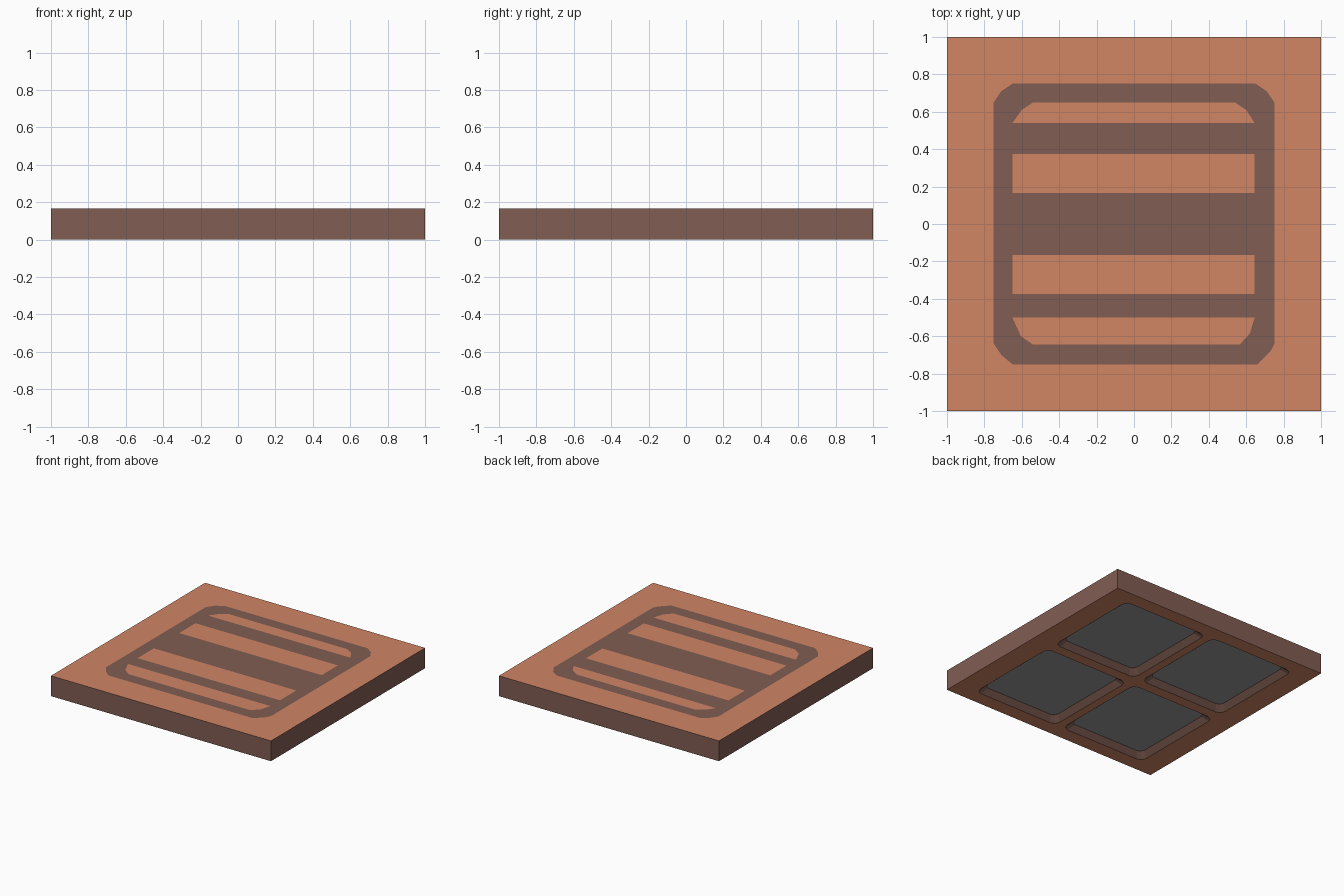
import bpy, bmesh

if "Cube" in bpy.data.objects:
    bpy.data.objects.remove(bpy.data.objects["Cube"])

H = 0.167       # slab thickness
DEPTH = 0.04    # pocket depth
SLOPE = 0.045   # inward run of the sloping pocket walls


def material(name, rgb):
    m = bpy.data.materials.new(name)
    m.diffuse_color = (*rgb, 1)
    m.use_nodes = True
    m.node_tree.nodes["Principled BSDF"].inputs["Base Color"].default_value = m.diffuse_color
    return m


ORANGE = material("terracotta", (0.64, 0.24, 0.13))
BROWN = material("dark_clay", (0.22, 0.11, 0.085))
GREY = material("charcoal", (0.31, 0.31, 0.31))


def rect(x0, x1, y0, y1, c=0):
    """Counter-clockwise rectangle, with optional cut and slightly rounded corners."""
    if not c:
        return [(x0, y0), (x1, y0), (x1, y1), (x0, y1)]
    k = c * 0.3
    return [(x0 + c, y0), (x1 - c, y0), (x1 - k, y0 + k), (x1, y0 + c),
            (x1, y1 - c), (x1 - k, y1 - k), (x1 - c, y1), (x0 + c, y1),
            (x0 + k, y1 - k), (x0, y1 - c), (x0, y0 + c), (x0 + k, y0 + k)]


def finish(bm, name, mat):
    me = bpy.data.meshes.new(name)
    bm.to_mesh(me)
    bm.free()
    me.materials.append(mat)
    ob = bpy.data.objects.new(name, me)
    bpy.context.collection.objects.link(ob)
    return ob


def sheet(name, loops, z, mat, up=True):
    """Flat sheet from nested outlines: alternate nesting levels are holes."""
    cu = bpy.data.curves.new(name, 'CURVE')
    cu.dimensions = '2D'
    cu.fill_mode = 'BOTH'
    for pts in loops:
        s = cu.splines.new('POLY')
        s.points.add(len(pts) - 1)
        for p, (x, y) in zip(s.points, pts):
            p.co = (x, y, 0, 1)
        s.use_cyclic_u = True
    tmp = bpy.data.objects.new(name + "_outline", cu)
    bpy.context.collection.objects.link(tmp)
    me = bpy.data.meshes.new_from_object(
        tmp.evaluated_get(bpy.context.evaluated_depsgraph_get()))
    bpy.data.objects.remove(tmp)
    bm = bmesh.new()
    bm.from_mesh(me)
    bmesh.ops.remove_doubles(bm, verts=bm.verts, dist=1e-5)
    for v in bm.verts:
        v.co.z = z
    bm.normal_update()
    for f in bm.faces:
        if (f.normal.z > 0) != up:
            f.normal_flip()
    return finish(bm, name, mat)


def walls(name, lower, upper, z0, z1, mat, outward):
    bm = bmesh.new()
    for a, b in zip(lower, upper):
        lo = [bm.verts.new((x, y, z0)) for x, y in a]
        hi = [bm.verts.new((x, y, z1)) for x, y in b]
        for i in range(len(a)):
            j = (i + 1) % len(a)
            f = bm.faces.new((lo[i], lo[j], hi[j], hi[i]))
            if not outward:
                f.normal_flip()
    return finish(bm, name, mat)


def pocket_outlines(inset, c):
    return [rect(*sorted((sx * (0.035 + inset), sx * (0.815 - inset))),
                 *sorted((sy * (0.045 + inset), sy * (0.88 - inset))), c)
            for sx in (-1, 1) for sy in (-1, 1)]


square = rect(-1, 1, -1, 1)

# Inlay outline and the four windows inside it
ring = [(-0.65, -0.75), (0.66, -0.75), (0.73, -0.68), (0.75, -0.64),
        (0.75, 0.65), (0.71, 0.71), (0.65, 0.75), (-0.65, 0.75),
        (-0.71, 0.71), (-0.75, 0.65), (-0.75, -0.64), (-0.71, -0.7)]
windows = [
    [(-0.65, 0.54), (0.645, 0.54), (0.6, 0.61), (0.54, 0.65), (-0.54, 0.65), (-0.6, 0.61)],
    rect(-0.65, 0.645, 0.165, 0.375),
    rect(-0.65, 0.645, -0.375, -0.165),
    [(-0.65, -0.5), (-0.605, -0.6), (-0.54, -0.645), (0.565, -0.645), (0.62, -0.585), (0.645, -0.5)],
]
sheet("top_face", [square, ring] + windows, H, ORANGE)
sheet("top_inlay", [ring] + windows, H, BROWN)

# Side walls
walls("slab_sides", [square], [square], 0, H, BROWN, True)

# Underside with four recessed pockets
rims = pocket_outlines(0, 0.05)
floors = pocket_outlines(SLOPE, 0.04)
sheet("underside", [square] + rims, 0, ORANGE, up=False)
walls("pocket_walls", rims, floors, 0, DEPTH, BROWN, False)
sheet("pocket_floors", floors, DEPTH, GREY, up=False)
